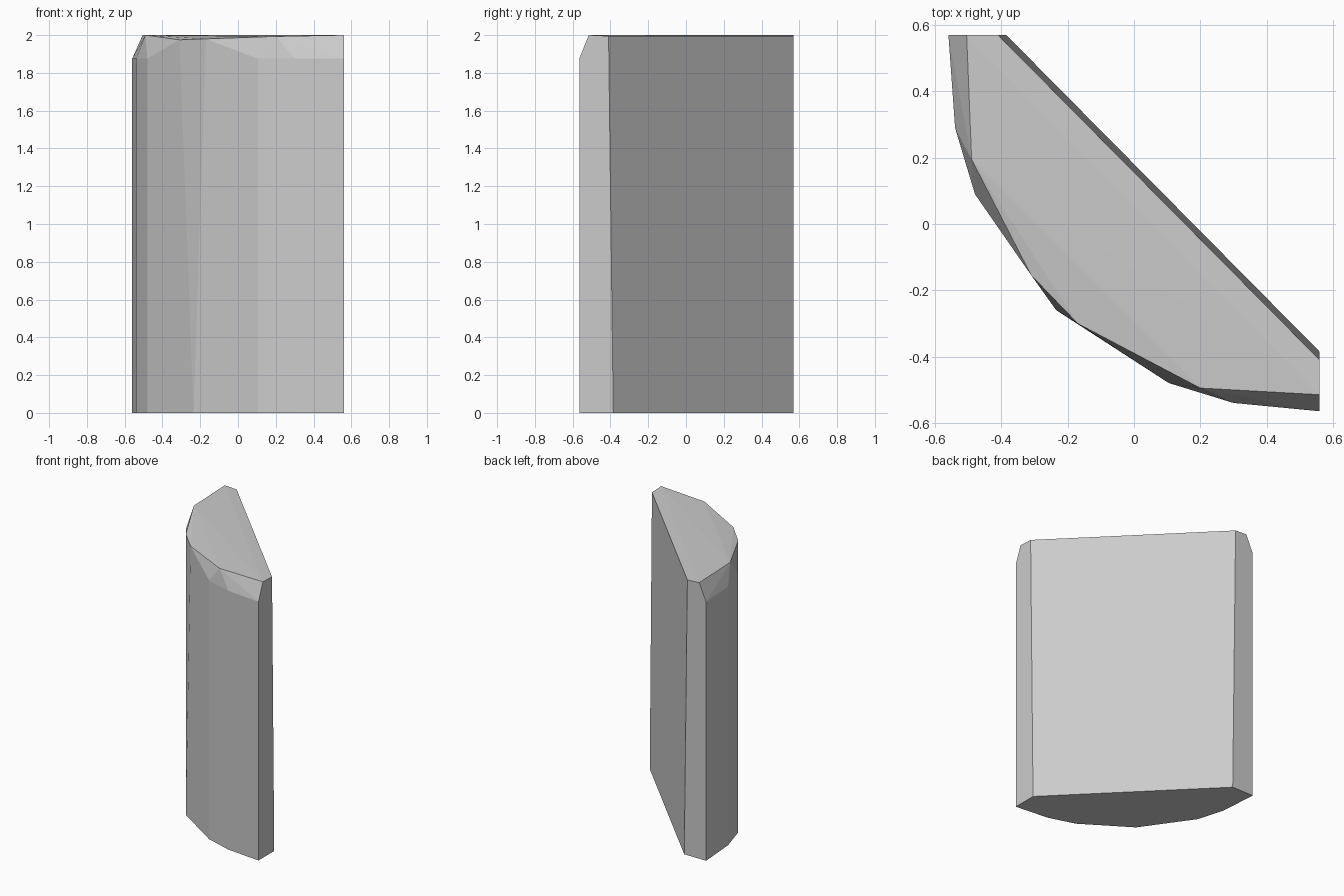
import bpy
import bmesh
import math

default_cube = bpy.data.objects.get("Cube")
if default_cube:
    bpy.data.objects.remove(default_cube, do_unlink=True)

SHOULDER_HEIGHT = 1.875


def make_material(name, color):
    material = bpy.data.materials.new(name)
    material.use_nodes = True
    material.diffuse_color = color
    material.node_tree.nodes["Principled BSDF"].inputs["Base Color"].default_value = color
    return material


def add_ring(bm, outline, height):
    return [bm.verts.new((x, y, height)) for x, y in outline]


# Rounded outer side of the stone, running from the back to the left end
rounded_side = [(-.56, .57), (-.54, .29), (-.48, .09), (-.235, -.26),
                (.105, -.48), (.3, -.54), (.56, -.565)]
# Corners of the flat diagonal cut
cut_base = [(.56, -.385), (-.385, .57)]
cut_top = [(.56, -.41), (-.41, .57)]
# Worn rim around the top, with its own heights
worn_rim = [(-.505, .57, 2), (-.49, .195, 2), (-.31, -.155, 1.975),
            (-.17, -.3, 1.98), (.2, -.495, 1.993), (.56, -.515, 2)]

# Stone block: base and shoulder rings closed into one chiselled solid
bm = bmesh.new()
add_ring(bm, rounded_side + cut_base, 0)
# The middle corner is chipped away all the way down, so it has no shoulder
middle = len(rounded_side) // 2
add_ring(bm, rounded_side[:middle] + rounded_side[middle + 1:], SHOULDER_HEIGHT)
add_ring(bm, cut_top, 1.995)
for point in worn_rim:
    bm.verts.new(point)
bmesh.ops.convex_hull(bm, input=bm.verts[:])

# Merge coplanar triangles into clean flat faces
bmesh.ops.dissolve_limit(bm, angle_limit=math.radians(.5),
                         verts=bm.verts[:], edges=bm.edges[:])
bmesh.ops.recalc_face_normals(bm, faces=bm.faces[:])

mesh = bpy.data.meshes.new("stone_block")
bm.to_mesh(mesh)
bm.free()
mesh.materials.append(make_material("pale_stone_grey", (.6, .6, .6, 1)))
stone_block = bpy.data.objects.new("stone_block", mesh)
bpy.context.collection.objects.link(stone_block)
